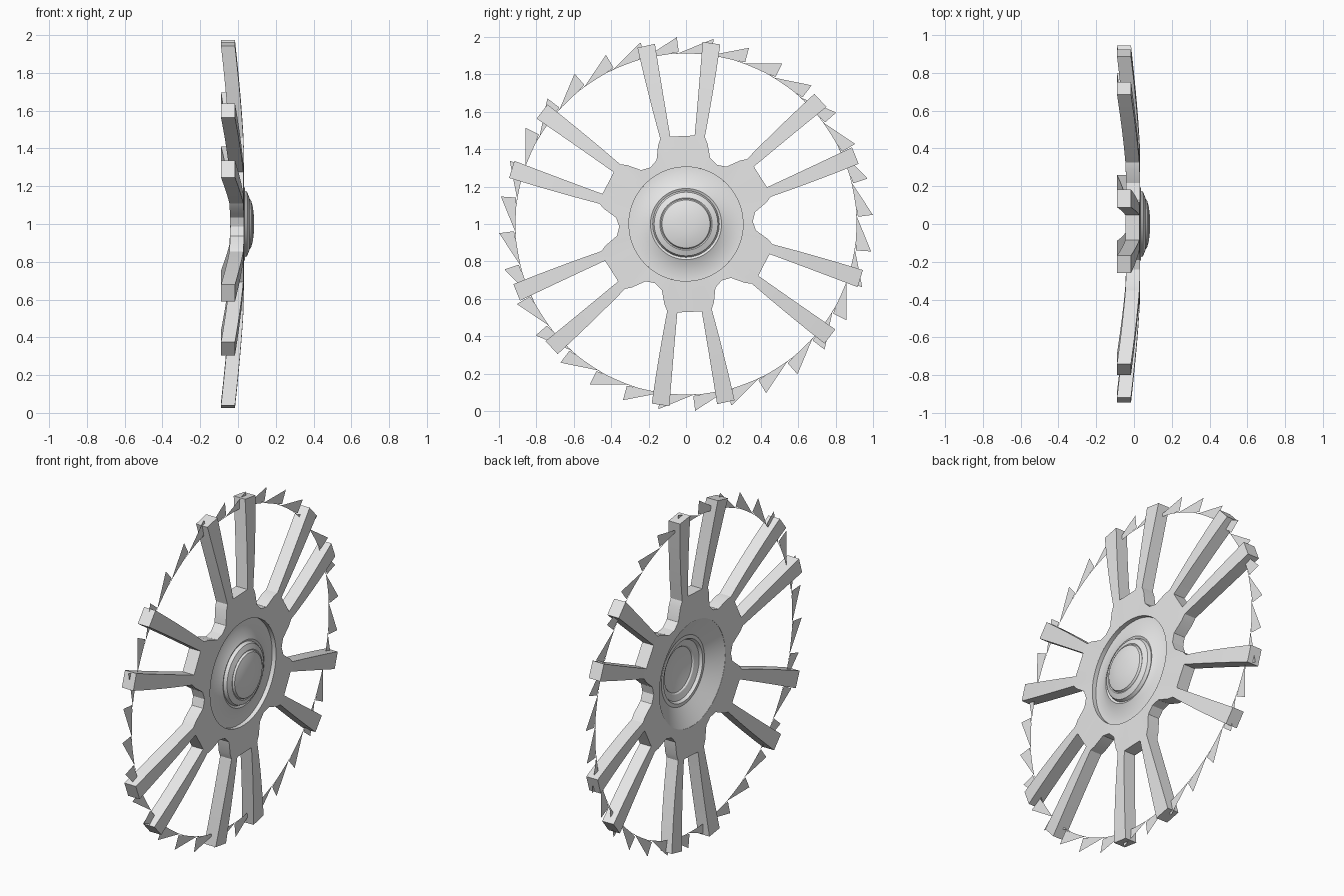
import bpy
import bmesh
from math import sin, cos, radians, pi
from mathutils import Vector

cube = bpy.data.objects.get("Cube")
if cube:
    bpy.data.objects.remove(cube)

grey = bpy.data.materials.new("plain_grey")
grey.use_nodes = True
COLOUR = (0.8, 0.8, 0.8, 1)
grey.diffuse_color = COLOUR
grey.node_tree.nodes["Principled BSDF"].inputs["Base Color"].default_value = COLOUR

PAIRS = 6
PAIR_START = 32.3
THICKNESS = 0.074


def polar(x, r, degrees):
    a = radians(degrees)
    return Vector((x, r * cos(a), 1 + r * sin(a)))


def finish(bm, name, smooth=None):
    bmesh.ops.remove_doubles(bm, verts=bm.verts, dist=0.0004)
    bmesh.ops.recalc_face_normals(bm, faces=bm.faces)
    mesh = bpy.data.meshes.new(name)
    bm.to_mesh(mesh)
    bm.free()
    mesh.materials.append(grey)
    obj = bpy.data.objects.new(name, mesh)
    bpy.context.collection.objects.link(obj)
    if smooth:
        bpy.ops.object.select_all(action='DESELECT')
        obj.select_set(True)
        bpy.context.view_layer.objects.active = obj
        bpy.ops.object.shade_smooth_by_angle(angle=radians(smooth))
    return obj


def front_x(r):
    # spokes sweep back towards the rim
    t = max(0, (r - 0.36) / 0.617)
    return 0.033 - 0.049 * t ** 1.4


def surface(r, degrees):
    return polar(front_x(r), r, degrees)


# Spoked body: front skin made pair by pair, then given depth
HUB_R, BASE_R, TIP_R = 0.305, 0.475, 0.977
half = [(7.9, BASE_R), (14.5, BASE_R), (17.3, 0.445), (22.5, 0.375), (30, 0.357)]
outline = [(-a, r) for a, r in reversed(half)] + [(0, 0.47)] + half
bm = bmesh.new()


def quad(*points):
    bm.faces.new([bm.verts.new(p) for p in points])


for k in range(PAIRS):
    c = PAIR_START + k * 360 / PAIRS
    for (a0, r0), (a1, r1) in zip(outline, outline[1:]):
        quad(surface(HUB_R, c + a0), surface(r0, c + a0),
             surface(r1, c + a1), surface(HUB_R, c + a1))
    for side in (-1, 1):
        steps = 7
        for i in range(steps):
            s, t = i / steps, (i + 1) / steps
            corners = []
            for u, edge in ((s, 0), (t, 0), (t, 1), (s, 1)):
                offset = 14.5 - 1.4 * u if edge else 7.9 - 0.4 * u
                r = BASE_R + (TIP_R - BASE_R) * u
                corners.append(surface(r, c + side * offset))
            quad(*corners)

bmesh.ops.remove_doubles(bm, verts=bm.verts, dist=0.0004)
bmesh.ops.recalc_face_normals(bm, faces=bm.faces)
grown = bmesh.ops.extrude_face_region(bm, geom=bm.faces[:], use_keep_orig=True)
moved = [v for v in grown["geom"] if isinstance(v, bmesh.types.BMVert)]
bmesh.ops.translate(bm, verts=moved, vec=(-THICKNESS, 0, 0))
finish(bm, "spoked_body", 25)


# Turned parts around the axle
def lathe(name, profile, segments=64):
    bm = bmesh.new()
    for k in range(segments):
        a, b = 360 * k / segments, 360 * (k + 1) / segments
        for (r0, x0), (r1, x1) in zip(profile, profile[1:]):
            pts = [polar(x0, r0, a), polar(x0, r0, b), polar(x1, r1, b)]
            if r1 > 0:
                pts.append(polar(x1, r1, a))
            bm.faces.new([bm.verts.new(p) for p in pts])
    return finish(bm, name, 30)


lathe("centre_cap", [(0.307, 0.033), (0.305, 0.008), (0.248, 0.008),
                     (0.19, 0.036), (0.178, 0.03), (0.17, 0.048),
                     (0.14, 0.06), (0.134, 0.057), (0.128, 0.068),
                     (0.09, 0.079), (0.045, 0.084), (0, 0.086)])
lathe("rear_dish", [(0.307, -0.041), (0.25, -0.008), (0.2, 0.02),
                    (0.18, 0.018), (0.17, 0.034), (0.135, 0.044),
                    (0.128, 0.052), (0.07, 0.064), (0, 0.07)])

# Thin sawtooth sheet and hairline ring at the rim
TEETH = 32
RIM_X = -0.05
pitch = 360 / TEETH
bm = bmesh.new()
for k in range(TEETH):
    a = pitch * (k + 0.25)
    tooth = [polar(RIM_X, 0.912, a + pitch), polar(RIM_X, 1.0, a),
             polar(RIM_X, 0.92, a - 0.4)]
    bm.faces.new([bm.verts.new(p) for p in tooth])
finish(bm, "rim_teeth")

bm = bmesh.new()
for k in range(TEETH * 2):
    a, b = pitch * k / 2, pitch * (k + 1) / 2
    strip = [polar(RIM_X, 0.912, a), polar(RIM_X, 0.915, a),
             polar(RIM_X, 0.915, b), polar(RIM_X, 0.912, b)]
    bm.faces.new([bm.verts.new(p) for p in strip])
finish(bm, "rim_ring")
